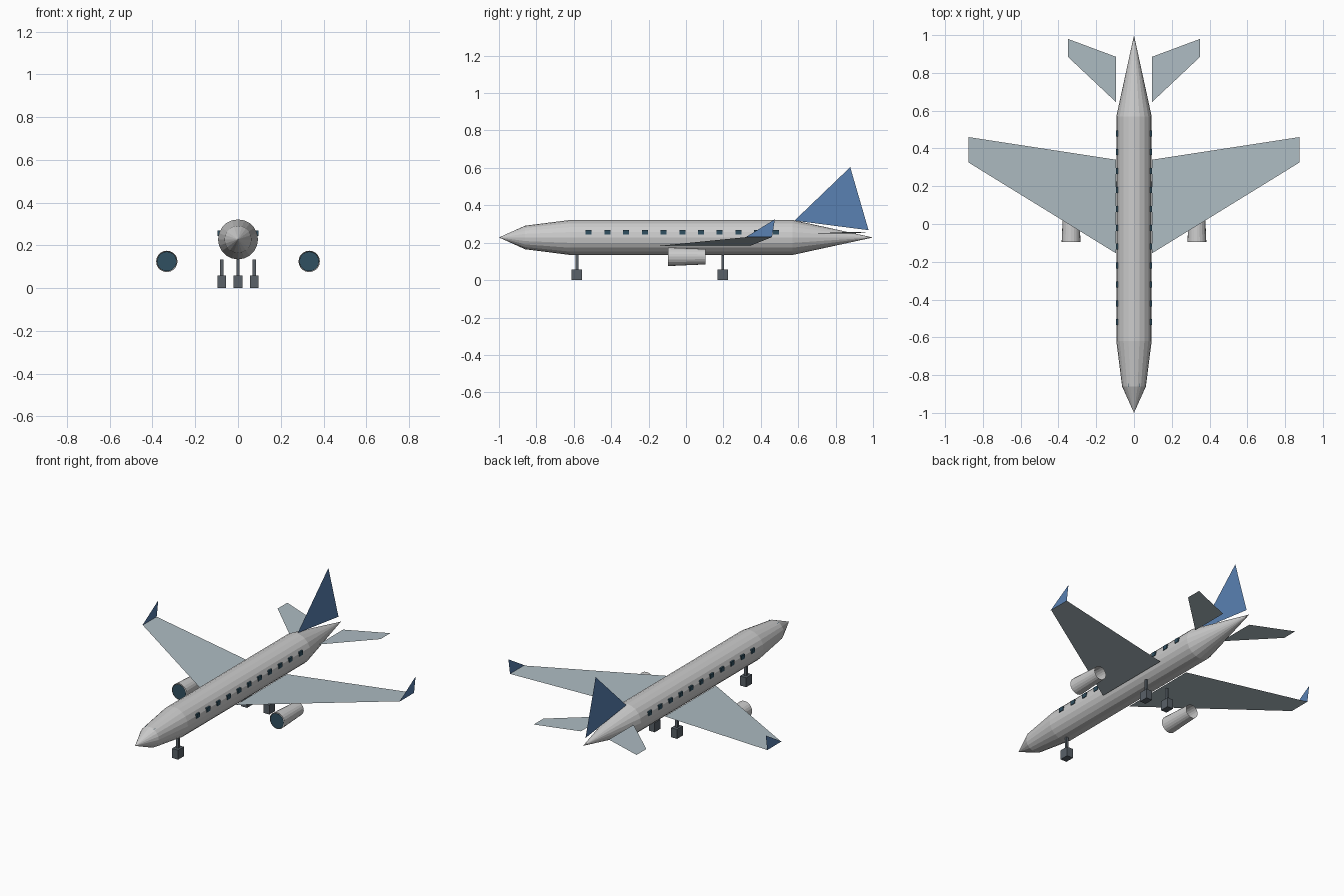
import bpy, math
from mathutils import Matrix

if "Cube" in bpy.data.objects:
    bpy.data.objects.remove(bpy.data.objects["Cube"])


def material(name, rgb):
    m = bpy.data.materials.new(name)
    m.diffuse_color = (*rgb, 1)
    m.use_nodes = True
    m.node_tree.nodes["Principled BSDF"].inputs["Base Color"].default_value = m.diffuse_color
    return m


SKIN = material("wing_grey", (0.42, 0.50, 0.54))
BLUE = material("tail_blue", (0.10, 0.22, 0.45))
DARK = material("window_dark", (0.03, 0.08, 0.12))
GEAR = material("gear_grey", (0.10, 0.12, 0.14))


def make(name, verts, faces, mat=None):
    me = bpy.data.meshes.new(name)
    me.from_pydata(verts, [], faces)
    ob = bpy.data.objects.new(name, me)
    bpy.context.collection.objects.link(ob)
    if mat:
        me.materials.append(mat)
    return ob


def panel(name, pts, mat):
    """Thin single-face sheet."""
    return make(name, pts, [tuple(range(len(pts)))], mat)


def box(name, centre, size, mat):
    bpy.ops.mesh.primitive_cube_add(size=1, location=centre)
    ob = bpy.context.object
    ob.name = name
    ob.data.transform(Matrix.Diagonal((*size, 1)))
    ob.data.materials.append(mat)
    return ob


def tube(name, profile, sides, x, z, mat=None):
    """Revolve (y, radius) pairs about a lengthwise axis; radius 0 makes a point."""
    verts, rings, faces = [], [], []
    for y, r in profile:
        n = sides if r else 1
        rings.append([len(verts) + i % n for i in range(sides)])
        for i in range(n):
            a = 2 * math.pi * i / sides
            verts.append((x + r * math.cos(a), y, z + r * math.sin(a)))
    for a, b in zip(rings, rings[1:]):
        for i in range(sides):
            j = (i + 1) % sides
            faces.append(tuple(dict.fromkeys((a[i], b[i], b[j], a[j]))))
    return make(name, verts, faces, mat)


# Fuselage
tube("fuselage", [(-1, 0), (-0.86, 0.063), (-0.62, 0.0935), (0.57, 0.0935), (1, 0)],
     20, 0, 0.228)

# Windshield, almost flush with the nose
panel("windshield", [(-0.033, -0.86, 0.284), (0.033, -0.86, 0.284),
                     (0.033, -0.78, 0.286), (-0.033, -0.78, 0.286)], DARK)

# Tail fin
panel("tail_fin", [(0, 0.58, 0.318), (0, 0.976, 0.267), (0, 0.878, 0.604)], BLUE)

# Nose gear
box("nose_strut", (0, -0.583, 0.098), (0.015, 0.015, 0.08), GEAR)
box("nose_wheel", (0, -0.583, 0.029), (0.042, 0.056, 0.058), GEAR)

for side, s in (("right", 1), ("left", -1)):
    def sheet(name, pts, mat):
        pts = [(s * x, y, z) for x, y, z in pts]
        panel(f"{side}_{name}", pts if s > 0 else pts[::-1], mat)

    # Wing, winglet and tailplane
    sheet("wing", [(0.094, -0.156, 0.182), (0.875, 0.325, 0.23),
                   (0.875, 0.46, 0.23), (0.094, 0.34, 0.182)], SKIN)
    sheet("winglet", [(0.875, 0.32, 0.23), (0.875, 0.46, 0.23), (0.875, 0.475, 0.325)], BLUE)
    sheet("tailplane", [(0.095, 0.645, 0.248), (0.35, 0.885, 0.258),
                        (0.35, 0.98, 0.258), (0.095, 0.885, 0.248)], SKIN)

    # Engine: open tapered tube with a dark intake disc
    tube(f"{side}_engine", [(-0.095, 0.05), (0.105, 0.041)], 20, s * 0.333, 0.125)
    tube(f"{side}_intake", [(-0.096, 0), (-0.096, 0.046)], 20, s * 0.333, 0.125, DARK)

    # Main gear
    box(f"{side}_strut", (s * 0.076, 0.196, 0.096), (0.015, 0.015, 0.078), GEAR)
    box(f"{side}_wheel", (s * 0.076, 0.196, 0.029), (0.04, 0.056, 0.058), GEAR)

    # Cabin windows
    for i in range(11):
        box(f"{side}_window_{i + 1}", (s * 0.09, -0.52 + 0.1 * i, 0.256),
            (0.01, 0.032, 0.026), DARK)
